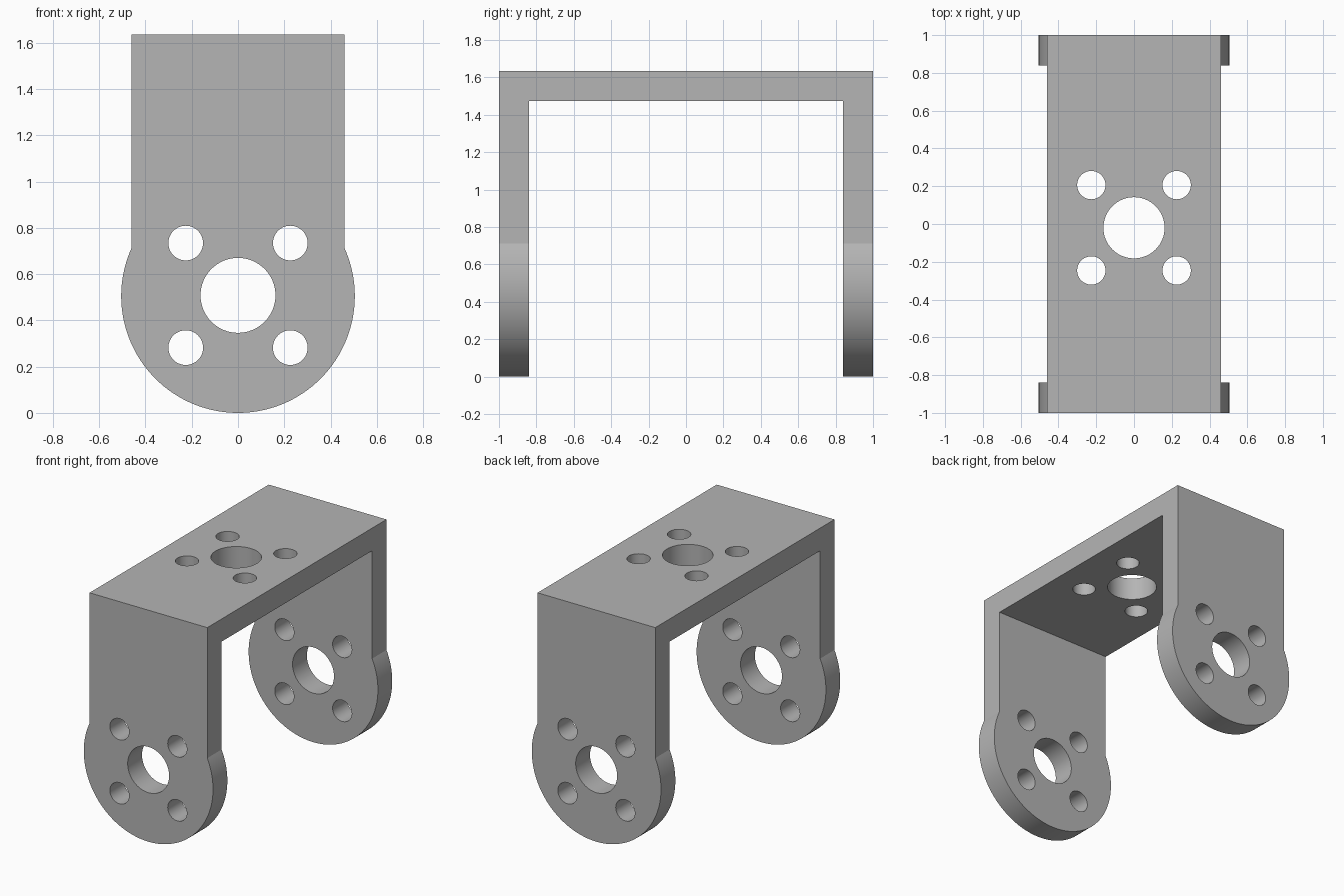
import bpy, bmesh, math
from mathutils import Matrix, Vector

if "Cube" in bpy.data.objects:
    bpy.data.objects.remove(bpy.data.objects["Cube"], do_unlink=True)

HALF_W, HEIGHT, THICK = 0.46, 1.635, 0.16
EAR_R = 0.505
HOLE_R, BOLT_R, BOLT_OFF = 0.162, 0.075, 0.226
TOP_Y = -0.02

metal = bpy.data.materials.new("grey metal")
metal.use_nodes = True
grey = (0.46, 0.46, 0.46, 1)
metal.diffuse_color = grey
metal.node_tree.nodes["Principled BSDF"].inputs["Base Color"].default_value = grey


def add_object(name, bm):
    bmesh.ops.recalc_face_normals(bm, faces=bm.faces)
    mesh = bpy.data.meshes.new(name)
    bm.to_mesh(mesh)
    bm.free()
    mesh.materials.append(metal)
    obj = bpy.data.objects.new(name, mesh)
    bpy.context.collection.objects.link(obj)
    return obj


def add_cylinder(bm, centre, radius, depth, along_y, sides):
    turn = Matrix.Rotation(math.pi / 2 if along_y else 0, 4, "X")
    bmesh.ops.create_cone(bm, cap_ends=True, segments=sides, radius1=radius,
                          radius2=radius, depth=depth,
                          matrix=Matrix.Translation(centre) @ turn)


def add_hole_pattern(bm, centre, depth, along_y):
    # One large bore with four bolt holes around it
    add_cylinder(bm, centre, HOLE_R, depth, along_y, 64)
    for a in (-BOLT_OFF, BOLT_OFF):
        for b in (-BOLT_OFF, BOLT_OFF):
            shift = Vector((a, 0, b) if along_y else (a, b, 0))
            add_cylinder(bm, centre + shift, BOLT_R, depth, along_y, 48)


# Channel: upside-down U profile swept across the width
bm = bmesh.new()
inner, under = 1 - THICK, HEIGHT - THICK
profile = [(-1, EAR_R), (-1, HEIGHT), (1, HEIGHT), (1, EAR_R),
           (inner, EAR_R), (inner, under), (-inner, under), (-inner, EAR_R)]
face = bm.faces.new([bm.verts.new((-HALF_W, y, z)) for y, z in profile])
swept = bmesh.ops.extrude_face_region(bm, geom=[face])["geom"]
bmesh.ops.translate(bm, vec=(2 * HALF_W, 0, 0),
                    verts=[v for v in swept if isinstance(v, bmesh.types.BMVert)])
bracket = add_object("bracket", bm)

# Round ears at the ends of both legs
leg_y = 1 - THICK / 2
bm = bmesh.new()
for side in (-1, 1):
    add_cylinder(bm, Vector((0, side * leg_y, EAR_R)), EAR_R, THICK, True, 128)
ears = add_object("ear_helper", bm)

# Hole cutters for the legs and the top plate
bm = bmesh.new()
for side in (-1, 1):
    add_hole_pattern(bm, Vector((0, side * leg_y, EAR_R + 0.003)), 2 * THICK, True)
add_hole_pattern(bm, Vector((0, TOP_Y, HEIGHT - THICK / 2)), 2 * THICK, False)
cutters = add_object("hole_cutters", bm)

bpy.ops.object.select_all(action="DESELECT")
bpy.context.view_layer.objects.active = bracket
bracket.select_set(True)
for helper, operation in ((ears, "UNION"), (cutters, "DIFFERENCE")):
    mod = bracket.modifiers.new(operation.lower(), "BOOLEAN")
    mod.operation, mod.solver, mod.object = operation, "EXACT", helper
    bpy.ops.object.modifier_apply(modifier=mod.name)
    bpy.data.objects.remove(helper, do_unlink=True)

bpy.ops.object.shade_smooth_by_angle(angle=math.radians(20))
